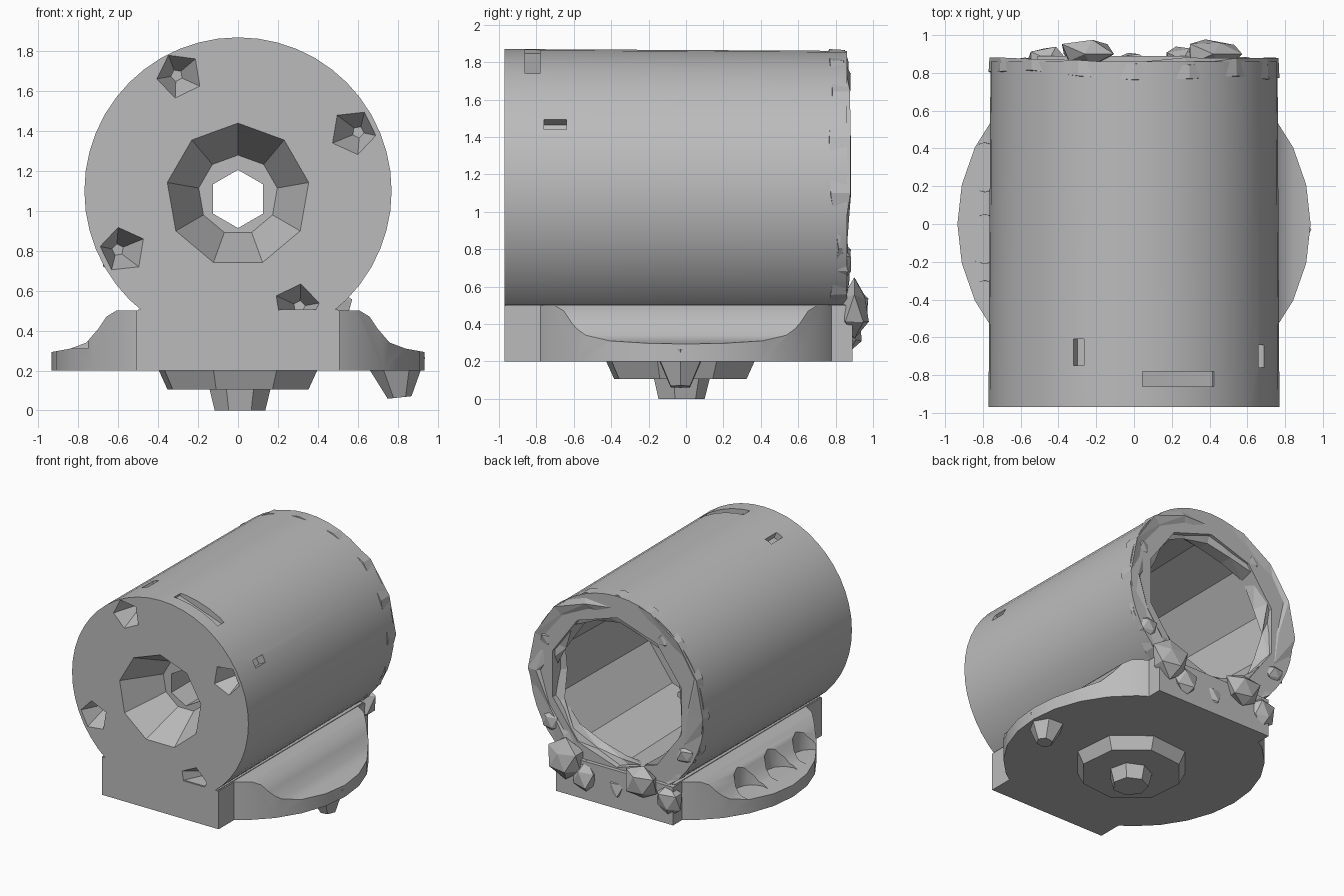
import bpy, bmesh, math, random
from mathutils import Vector, Matrix

cube = bpy.data.objects.get("Cube")
if cube:
    bpy.data.objects.remove(cube)

random.seed(4)
AXIS_Z = 1.1
FRONT, BACK = -0.97, 0.86

grey = bpy.data.materials.new("cast_grey")
grey.use_nodes = True
grey.diffuse_color = (0.5, 0.5, 0.5, 1)
grey.node_tree.nodes["Principled BSDF"].inputs["Base Color"].default_value = (0.5, 0.5, 0.5, 1)


def finish(name, bm):
    bmesh.ops.recalc_face_normals(bm, faces=bm.faces)
    mesh = bpy.data.meshes.new(name)
    bm.to_mesh(mesh)
    bm.free()
    ob = bpy.data.objects.new(name, mesh)
    mesh.materials.append(grey)
    bpy.context.collection.objects.link(ob)
    return ob


def frustum(name, start, end, r1, r2, sides, turn=0.0):
    """Closed cone section running from start to end."""
    a, b = Vector(start), Vector(end)
    bm = bmesh.new()
    bmesh.ops.create_cone(bm, cap_ends=True, segments=sides, radius1=r1, radius2=r2,
                          depth=(b - a).length)
    rot = (b - a).to_track_quat('Z', 'Y').to_matrix().to_4x4()
    mat = Matrix.Translation((a + b) / 2) @ rot @ Matrix.Rotation(turn, 4, 'Z')
    bmesh.ops.transform(bm, matrix=mat, verts=bm.verts)
    return finish(name, bm)


def box(name, lo, hi, spin=0.0):
    lo, hi = Vector(lo), Vector(hi)
    bm = bmesh.new()
    bmesh.ops.create_cube(bm, size=1)
    mat = (Matrix.Translation((lo + hi) / 2) @ Matrix.Rotation(spin, 4, 'Y')
           @ Matrix.Diagonal((*(hi - lo), 1)))
    bmesh.ops.transform(bm, matrix=mat, verts=bm.verts)
    return finish(name, bm)


def combine(target, tool, operation='DIFFERENCE'):
    mod = target.modifiers.new("cut", 'BOOLEAN')
    mod.operation = operation
    mod.solver = 'EXACT'
    mod.object = tool
    bpy.context.view_layer.objects.active = target
    bpy.ops.object.modifier_apply(modifier=mod.name)
    bpy.data.objects.remove(tool)


def smooth(ob, degrees=25):
    bpy.ops.object.select_all(action='DESELECT')
    ob.select_set(True)
    bpy.context.view_layer.objects.active = ob
    bpy.ops.object.shade_smooth_by_angle(angle=math.radians(degrees))


def along(y, x=0.0, z=AXIS_Z):
    return (x, y, z)


# Barrel with a deep rear bore, a tapered front recess and a through hole
barrel = frustum("barrel", along(FRONT), along(BACK), 0.77, 0.76, 48)
combine(barrel, frustum("bore", along(-0.3), along(1.2), 0.56, 0.6, 10))
combine(barrel, frustum("recess", along(-0.99, z=1.08), along(-0.65, z=1.08), 0.37, 0.2, 9))
combine(barrel, frustum("hole", along(-0.8, z=1.06), along(0, z=1.06), 0.145, 0.15, 6))

# Four bolt notches on the front rim
for k in range(4):
    a = math.radians(27 + 90 * k)
    x, z = 0.65 * math.cos(a), AXIS_Z + 0.65 * math.sin(a)
    combine(barrel, frustum("notch", along(-1.0, x, z), along(-0.8, x * 1.04, z),
                            0.13, 0.03, 5, a))

# Small slots in the barrel skin
for x, y, half_x, half_y in ((-0.3, -0.68, 0.03, 0.07), (0.25, -0.82, 0.2, 0.04),
                             (0.68, -0.7, 0.03, 0.06)):
    top = AXIS_Z + math.sqrt(0.76 ** 2 - x * x)
    combine(barrel, box("slot", (x - half_x, y - half_y, top - 0.04),
                        (x + half_x, y + half_y, top + 0.1), math.asin(x / 0.77)))
smooth(barrel)

# Uneven collar round the rear opening
bm = bmesh.new()
rings = []
count = 16
for radius, y in ((0.77, 0.8), (0.765, 0.87), (0.67, 0.87), (0.57, 0.83), (0.57, 0.76)):
    ring = []
    for i in range(count):
        a = 2 * math.pi * i / count
        r = radius + (random.uniform(-0.05, 0.03) if radius < 0.7 else 0)
        dy = random.uniform(-0.04, 0.02)
        ring.append(bm.verts.new((r * math.cos(a), y + dy, AXIS_Z + r * math.sin(a))))
    rings.append(ring)
for r1, r2 in zip(rings, rings[1:] + rings[:1]):
    for i in range(count):
        j = (i + 1) % count
        bm.faces.new((r1[i], r1[j], r2[j]))
        bm.faces.new((r1[i], r2[j], r2[i]))
finish("rear_collar", bm)

# Mounting base: a coved profile along y, trimmed to a disc plus a central block
half = [(0.95, 0.2), (0.95, 0.29), (0.84, 0.31), (0.76, 0.34), (0.7, 0.41),
        (0.66, 0.47), (0.61, 0.5)]
outline = half + [(-x, z) for x, z in reversed(half)]
bm = bmesh.new()
face = bm.faces.new([bm.verts.new((x, FRONT, z)) for x, z in outline])
ext = bmesh.ops.extrude_face_region(bm, geom=[face])
bmesh.ops.translate(bm, vec=(0, 0.89 - FRONT, 0),
                    verts=[v for v in ext["geom"] if isinstance(v, bmesh.types.BMVert)])
base = finish("mounting_base", bm)
trim = frustum("trim", (0, 0, 0.1), (0, 0, 0.7), 0.935, 0.935, 28)
combine(trim, box("trim_block", (-0.51, -1.2, 0.1), (0.51, 1.2, 0.7)), 'UNION')
combine(base, trim, 'INTERSECT')

# Three bolt seats in one side of the base
for y in (0.3, -0.08, -0.43):
    combine(base, frustum("seat", (-0.79, y, 0.31), (-0.79, y, 0.8), 0.13, 0.14, 12))
smooth(base, 30)

# Neck filling between barrel and base
box("neck", (-0.5, FRONT + 0.005, 0.21), (0.5, 0.85, 0.505))

# Underside boss, pin and side lug
frustum("bottom_boss", (0, -0.03, 0.21), (0, -0.03, 0.105), 0.42, 0.37, 8, 0.3)
frustum("bottom_pin", (0.01, -0.03, 0.12), (0.01, -0.03, 0), 0.16, 0.13, 7)
frustum("side_lug", (0.79, -0.03, 0.25), (0.81, -0.03, 0.065), 0.15, 0.06, 6)

# Small rod inside the bore
frustum("bore_rod", (0.12, -0.32, 0.68), (0.12, -0.1, 0.68), 0.03, 0.03, 6)

# Faceted lumps on the lower rear edge and the rear rim
lumps = ((-0.26, 0.9, 0.47, 0.15), (-0.45, 0.87, 0.38, 0.12), (0.42, 0.9, 0.48, 0.15),
         (0.26, 0.87, 0.37, 0.12), (0, 0.85, 0.35, 0.1), (0.58, 0.84, 0.72, 0.09),
         (-0.6, 0.84, 0.76, 0.09), (0.62, 0.83, 1.35, 0.08), (-0.4, 0.83, 1.62, 0.08))
for n, (x, y, z, size) in enumerate(lumps):
    bm = bmesh.new()
    bmesh.ops.create_icosphere(bm, subdivisions=1, radius=size)
    for v in bm.verts:
        v.co *= random.uniform(0.75, 1.15)
        v.co.y = v.co.y * 0.6
        v.co += Vector((x, y, z))
        v.co.y = min(v.co.y, 0.995)
    finish(f"rear_lump_{n + 1}", bm)
